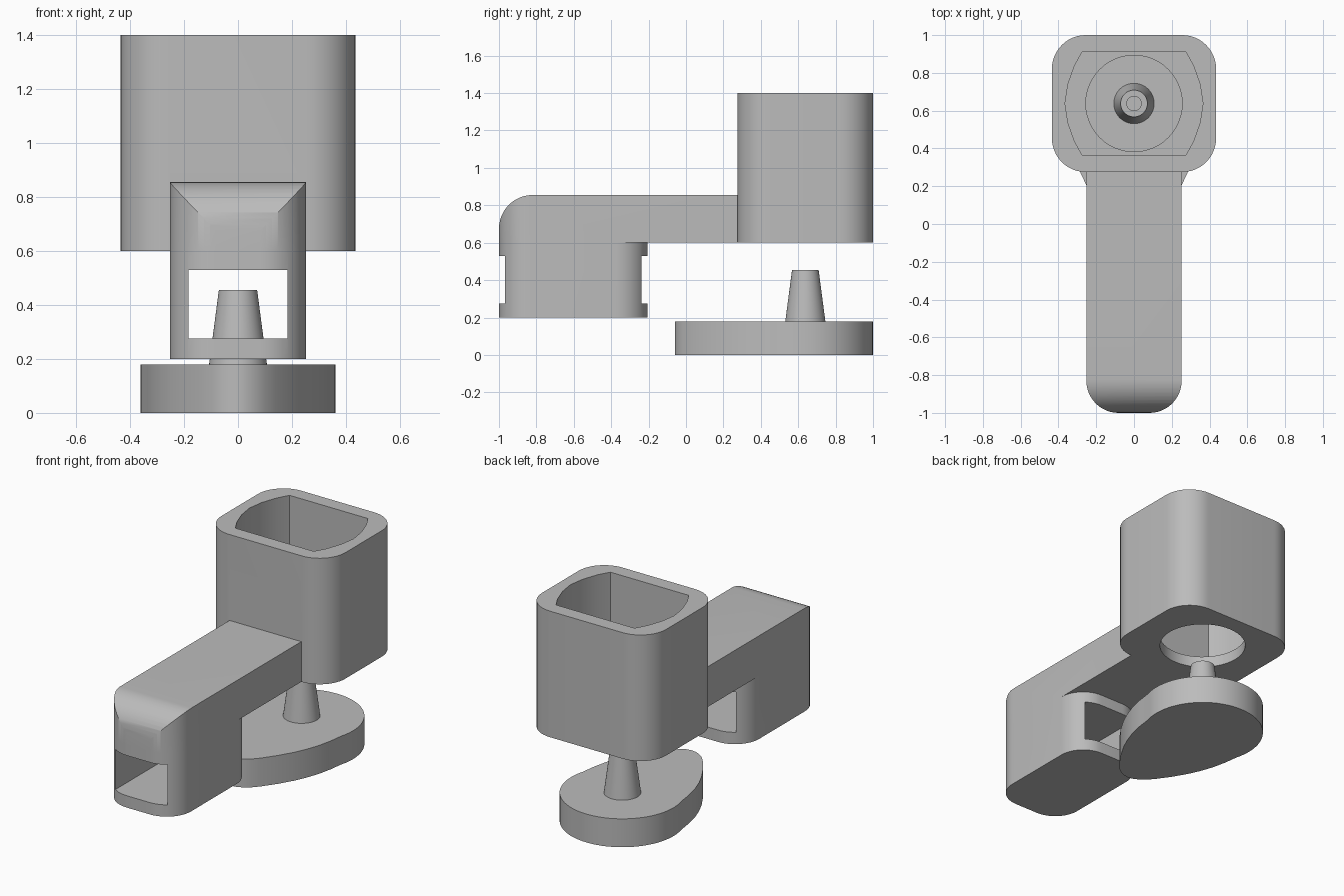
import bpy
import bmesh
from math import cos, sin, pi, radians

if "Cube" in bpy.data.objects:
    bpy.data.objects.remove(bpy.data.objects["Cube"], do_unlink=True)

grey = bpy.data.materials.new("plain_grey")
grey.use_nodes = True
colour = (0.5, 0.5, 0.5, 1)
grey.diffuse_color = colour
grey.node_tree.nodes["Principled BSDF"].inputs["Base Color"].default_value = colour


def arc(cx, cy, r, start, end, steps=12):
    """Points along a circular arc, angles in degrees."""
    angles = [radians(start + (end - start) * i / steps) for i in range(steps + 1)]
    return [(cx + r * cos(a), cy + r * sin(a)) for a in angles]


def rounded(half, y0, y1, r, back=True):
    """Plan of a box with rounded front and, if wanted, rounded back corners."""
    x = half - r
    pts = arc(-x, y0 + r, r, 180, 270) + arc(x, y0 + r, r, 270, 360)
    if back:
        return pts + arc(x, y1 - r, r, 0, 90) + arc(-x, y1 - r, r, 90, 180)
    return pts + [(half, y1), (-half, y1)]


def prism(name, pts, lo, hi, sideways=False, taper=None):
    """Extrude a plan along z, or a side profile along x."""
    bm = bmesh.new()
    rings = []
    for h in (lo, hi):
        rings.append([bm.verts.new((h, a, b) if sideways else (a, b, h)) for a, b in pts])
    n = len(pts)
    bm.faces.new(rings[0])
    bm.faces.new(rings[1])
    for i in range(n):
        j = (i + 1) % n
        bm.faces.new((rings[0][i], rings[0][j], rings[1][j], rings[1][i]))
    return finish(name, bm)


def cone(name, y, r0, r1, lo, hi):
    bm = bmesh.new()
    bmesh.ops.create_cone(bm, cap_ends=True, segments=48, radius1=r0, radius2=r1, depth=hi - lo)
    bmesh.ops.translate(bm, verts=bm.verts, vec=(0, y, (lo + hi) / 2))
    return finish(name, bm)


def finish(name, bm):
    bmesh.ops.recalc_face_normals(bm, faces=bm.faces)
    mesh = bpy.data.meshes.new(name)
    bm.to_mesh(mesh)
    bm.free()
    mesh.materials.append(grey)
    obj = bpy.data.objects.new(name, mesh)
    bpy.context.collection.objects.link(obj)
    return obj


def select(obj):
    bpy.ops.object.select_all(action='DESELECT')
    obj.select_set(True)
    bpy.context.view_layer.objects.active = obj


def combine(obj, other, operation):
    """Apply a boolean and remove the second shape."""
    select(obj)
    mod = obj.modifiers.new("combine", 'BOOLEAN')
    mod.operation, mod.solver, mod.object = operation, 'EXACT', other
    bpy.ops.object.modifier_apply(modifier=mod.name)
    bpy.data.objects.remove(other, do_unlink=True)


def smooth(obj):
    select(obj)
    bpy.ops.object.shade_smooth_by_angle(angle=radians(30))


AXIS = 0.638  # shared centre line of the cup and the peg

# Cup with a flat-sided cavity and a round hole in its floor
cup = prism("cup", rounded(0.435, 0.275, 1.0, 0.18), 0.6, 1.4)
side = [(0.275, -0.272), (0.315, -0.2), (0.35, -0.1), (0.365, 0),
        (0.35, 0.1), (0.315, 0.2), (0.275, 0.272)]
cavity = [(x, AXIS + y) for x, y in side] + [(-x, AXIS + y) for x, y in reversed(side)]
combine(cup, prism("cavity_cutter", cavity, 0.67, 1.5), 'DIFFERENCE')
combine(cup, cone("hole_cutter", AXIS, 0.255, 0.255, 0.5, 0.8), 'DIFFERENCE')

# Arm with a rounded nose, joined to the hanging head
arm = prism("arm", rounded(0.252, -1.0, 0.3, 0.17, back=False), 0.6, 0.855)
nose = arc(-0.82, 0.675, 0.18, 180, 90) + [(0.5, 0.855), (0.5, 0.5), (-1.0, 0.5)]
combine(arm, prism("nose_profile", nose, -0.5, 0.5, sideways=True), 'INTERSECT')
combine(arm, prism("head", rounded(0.252, -1.0, -0.205, 0.17), 0.2, 0.6), 'UNION')
window = [(-1.2, 0.275), (0, 0.275), (0, 0.53), (-1.2, 0.53)]
combine(arm, prism("window_cutter", window, -0.183, 0.183, sideways=True), 'DIFFERENCE')
combine(cup, arm, 'UNION')
cup.name = "cup_and_arm"
smooth(cup)

# Egg-shaped base with a tapered, bored peg
flank = [(0.335, 0.45), (0.315, 0.36), (0.285, 0.275), (0.25, 0.2), (0.2, 0.115),
         (0.14, 0.03), (0.1, -0.015), (0.07, -0.037), (0.035, -0.054)]
plan = arc(0, AXIS, 0.361, -16, 196, 40)
plan += [(-x, y) for x, y in flank] + [(0, -0.06)] + list(reversed(flank))
base = prism("base", plan, 0, 0.18)
combine(base, cone("peg", AXIS, 0.111, 0.071, 0.15, 0.455), 'UNION')
combine(base, cone("bore_cutter", AXIS, 0.038, 0.038, 0.2, 0.6), 'DIFFERENCE')
base.name = "base_with_peg"
smooth(base)
bpy.ops.object.select_all(action='DESELECT')
